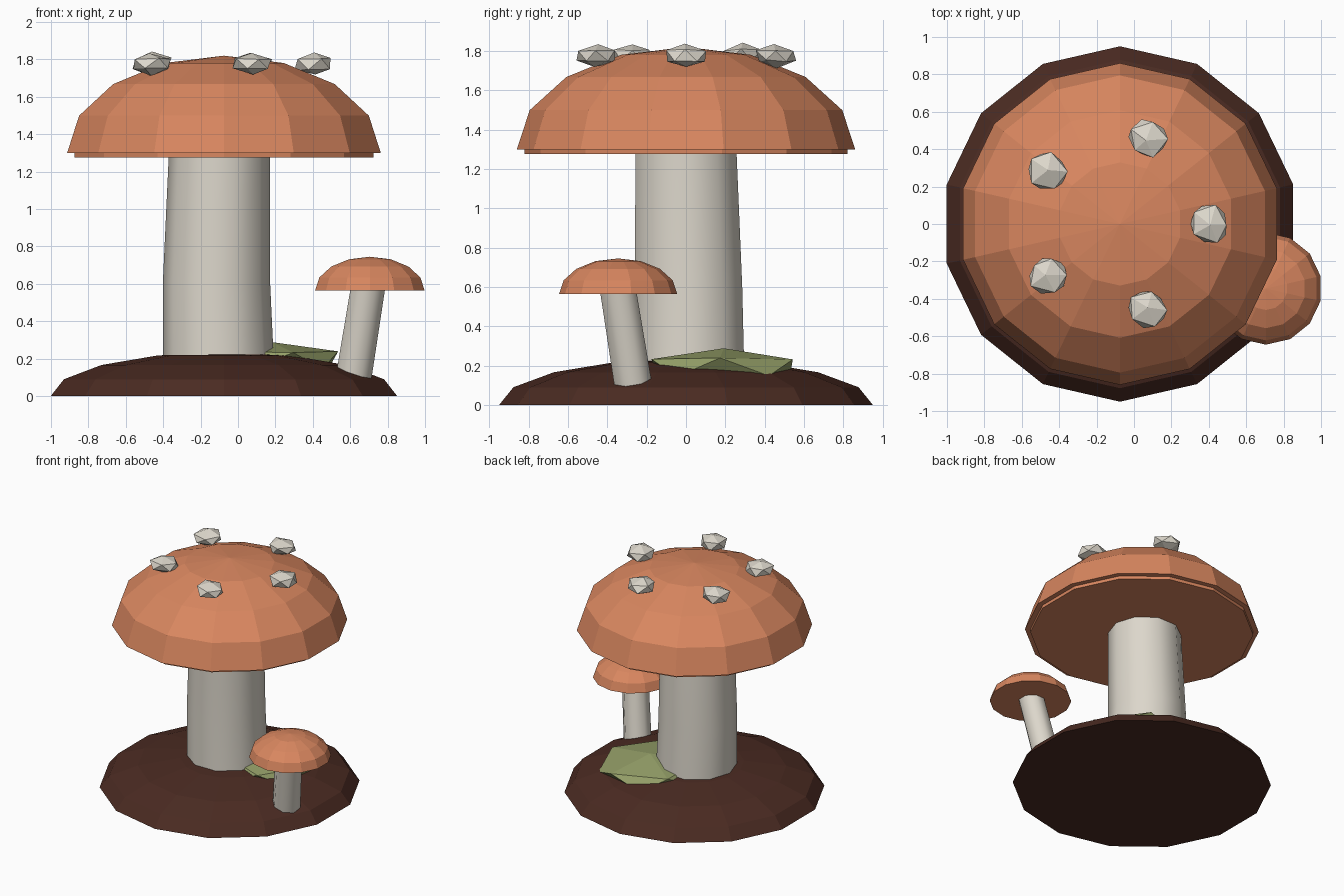
import bpy, bmesh, math, random
from mathutils import Vector

random.seed(4)
if "Cube" in bpy.data.objects:
    bpy.data.objects.remove(bpy.data.objects["Cube"], do_unlink=True)


def material(name, rgb):
    mat = bpy.data.materials.new(name)
    mat.use_nodes = True
    mat.diffuse_color = (*rgb, 1)
    mat.node_tree.nodes["Principled BSDF"].inputs["Base Color"].default_value = (*rgb, 1)
    return mat


ORANGE = material("cap orange", (0.69, 0.24, 0.115))
SOIL = material("dark soil", (0.07, 0.024, 0.016))
CREAM = material("pale cream", (0.72, 0.68, 0.60))
GREEN = material("moss green", (0.30, 0.35, 0.14))


def finish(name, bm, mat, location=(0, 0, 0), smooth=False):
    bmesh.ops.recalc_face_normals(bm, faces=bm.faces)
    mesh = bpy.data.meshes.new(name)
    bm.to_mesh(mesh)
    bm.free()
    mesh.materials.append(mat)
    obj = bpy.data.objects.new(name, mesh)
    obj.location = location
    bpy.context.collection.objects.link(obj)
    if smooth:
        bpy.ops.object.select_all(action="DESELECT")
        obj.select_set(True)
        bpy.context.view_layer.objects.active = obj
        bpy.ops.object.shade_smooth_by_angle(angle=math.radians(50))
    return obj


def loft(name, rings, sides, mat, location=(0, 0, 0), smooth=False, start=0.0, tip=None):
    """Join polygon rings (x, y, z, radius); close with a flat end or a tip."""
    bm = bmesh.new()
    loops = []
    for x, y, z, r in rings:
        angles = [start + math.tau * i / sides for i in range(sides)]
        loops.append([bm.verts.new((x + r * math.cos(a), y + r * math.sin(a), z)) for a in angles])
    for low, high in zip(loops, loops[1:]):
        for i in range(sides):
            j = (i + 1) % sides
            bm.faces.new((low[i], low[j], high[j], high[i]))
    bm.faces.new(loops[0])
    if tip is None:
        bm.faces.new(loops[-1])
    else:
        top = bm.verts.new((0, 0, tip))
        for i in range(sides):
            bm.faces.new((loops[-1][i], loops[-1][(i + 1) % sides], top))
    return finish(name, bm, mat, location, smooth)


def dome(name, radius, height, mat, location):
    steps = [math.radians(22.5 * k) for k in range(4)]
    rings = [(0, 0, height * math.sin(a), radius * math.cos(a)) for a in steps]
    return loft(name, rings, 14, mat, location, start=math.pi / 2, tip=height)


def pebble(name, size, jitter, mat, location):
    bm = bmesh.new()
    bmesh.ops.create_icosphere(bm, subdivisions=1, radius=1)
    for v in bm.verts:
        v.co += Vector([random.uniform(-jitter, jitter) for _ in range(3)])
        v.co = Vector(c * s for c, s in zip(v.co, size))
    return finish(name, bm, mat, location)


CX = -0.075

# Ground and moss
dome("ground_mound", 0.95, 0.235, SOIL, (CX, 0, 0))
pebble("moss_patch", (0.41, 0.415, 0.1), 0.05, GREEN, (0.17, 0.19, 0.19))

# Large mushroom
loft("large_stem", [(-0.10, 0.015, 0.005, 0.30), (-0.115, 0.013, 0.6, 0.287),
                    (-0.10, 0, 1.29, 0.27)], 10, CREAM, smooth=True)
dome("large_cap", 0.86, 0.52, ORANGE, (CX, 0, 1.3))
loft("large_cap_underside", [(0, 0, 1.275, 0.82), (0, 0, 1.305, 0.82)], 14, ORANGE,
     (CX, 0, 0), start=math.pi / 2)

# Warts on the large cap
for k in range(5):
    a = math.tau * k / 5
    pebble(f"cap_wart_{k + 1}", (0.11, 0.11, 0.062), 0.1, CREAM,
           (CX + 0.48 * math.cos(a), 0.48 * math.sin(a), 1.777))

# Small leaning mushroom
loft("small_stem", [(0.61, -0.26, 0.05, 0.105), (0.695, -0.345, 0.58, 0.1)], 8, CREAM,
     smooth=True, start=math.pi / 8)
dome("small_cap", 0.30, 0.18, ORANGE, (0.705, -0.345, 0.565))
